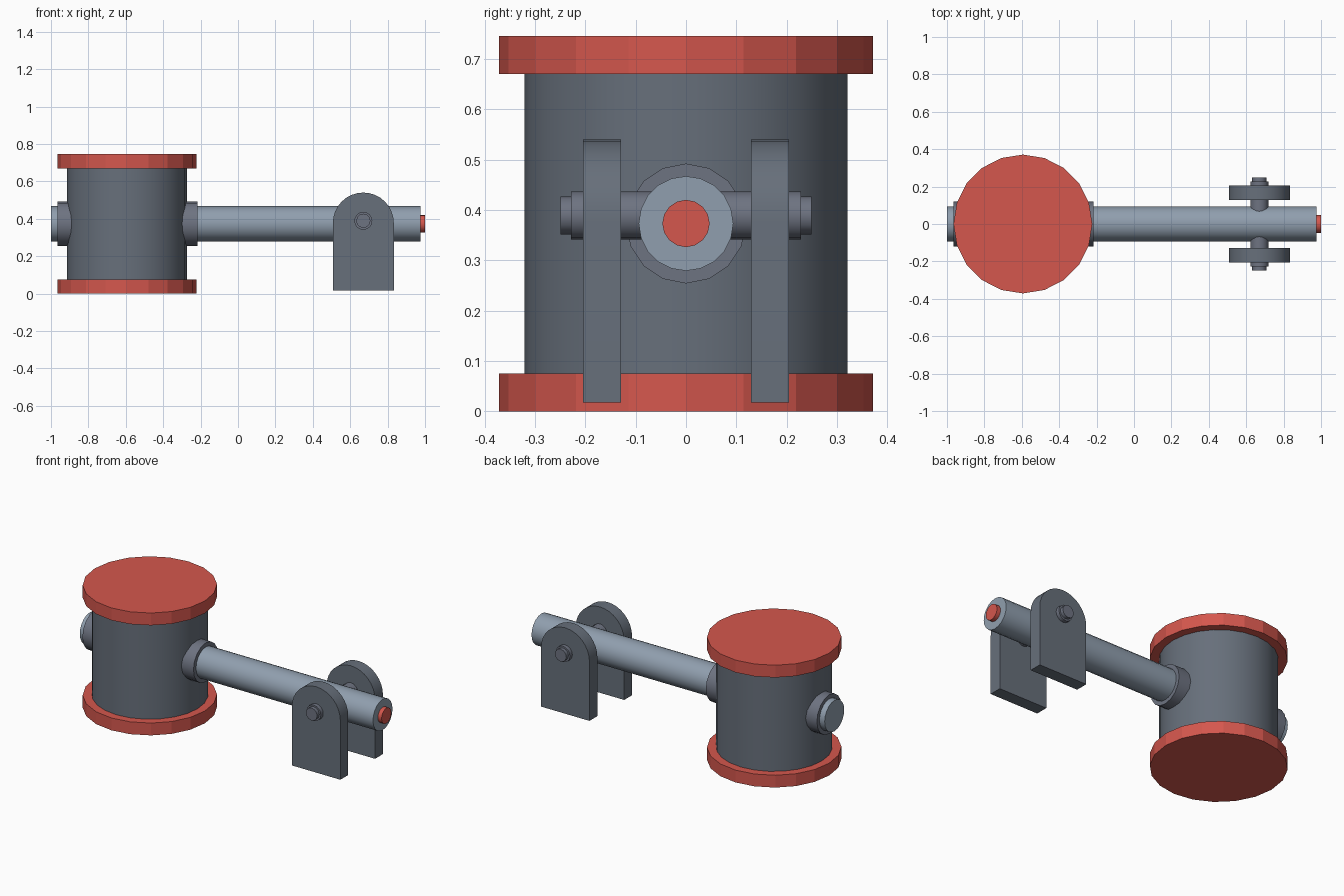
import bpy, bmesh, math
from mathutils import Matrix

if "Cube" in bpy.data.objects:
    bpy.data.objects.remove(bpy.data.objects["Cube"])


def mat(name, rgb):
    m = bpy.data.materials.new(name)
    m.diffuse_color = (*rgb, 1)
    m.use_nodes = True
    m.node_tree.nodes["Principled BSDF"].inputs["Base Color"].default_value = m.diffuse_color
    return m


RED = mat("red", (0.66, 0.095, 0.075))
DARK = mat("dark grey", (0.135, 0.16, 0.197))
STEEL = mat("light steel", (0.28, 0.345, 0.425))
IRON = mat("iron grey", (0.155, 0.172, 0.22))

AXIS_ROT = {
    "x": Matrix.Rotation(math.pi / 2, 4, "Y"),
    "y": Matrix.Rotation(-math.pi / 2, 4, "X"),
    "z": Matrix.Identity(4),
}


def finish(name, bm, material, smooth=True):
    bmesh.ops.recalc_face_normals(bm, faces=bm.faces)
    me = bpy.data.meshes.new(name)
    bm.to_mesh(me)
    bm.free()
    me.materials.append(material)
    ob = bpy.data.objects.new(name, me)
    bpy.context.collection.objects.link(ob)
    if smooth:
        bpy.ops.object.select_all(action="DESELECT")
        ob.select_set(True)
        bpy.context.view_layer.objects.active = ob
        bpy.ops.object.shade_smooth_by_angle(angle=math.radians(35))
    return ob


def cylinder(name, axis, center, radius, length, sides, material, smooth=True):
    bm = bmesh.new()
    bmesh.ops.create_cone(
        bm, cap_ends=True, segments=sides, radius1=radius, radius2=radius,
        depth=length, matrix=Matrix.Translation(center) @ AXIS_ROT[axis])
    return finish(name, bm, material, smooth)


def bracket(name, y0, y1):
    # Upright plate with a rounded top, extruded along y
    cx, cz, r, n = 0.67, 0.377, 0.163, 16
    pts = [(cx - r, 0.017), (cx + r, 0.017)]
    pts += [(cx + r * math.cos(math.pi * i / n), cz + r * math.sin(math.pi * i / n))
            for i in range(n + 1)]
    bm = bmesh.new()
    face = bm.faces.new([bm.verts.new((x, y0, z)) for x, z in pts])
    ext = bmesh.ops.extrude_face_region(bm, geom=[face])
    verts = [g for g in ext["geom"] if isinstance(g, bmesh.types.BMVert)]
    bmesh.ops.translate(bm, verts=verts, vec=(0, y1 - y0, 0))
    return finish(name, bm, DARK)


HX, HZ = -0.594, 0.373

# Hammer head with its two red striking faces
cylinder("head_body", "z", (HX, 0, HZ), 0.321, 0.61, 24, DARK)
cylinder("lower_striking_face", "z", (HX, 0, 0.0375), 0.371, 0.075, 20, RED, False)
cylinder("upper_striking_face", "z", (HX, 0, 0.7075), 0.371, 0.075, 20, RED, False)

# Handle, collar through the head, and end cap
cylinder("handle", "x", (-0.0125, 0, HZ), 0.094, 1.975, 20, STEEL)
cylinder("handle_collar", "x", (-0.591, 0, HZ), 0.119, 0.748, 16, IRON)
cylinder("handle_end_cap", "x", (0.98, 0, HZ), 0.047, 0.04, 16, RED)

# Pivot pin with narrower tips
cylinder("pivot_pin", "y", (0.67, 0, 0.389), 0.048, 0.456, 16, IRON)
cylinder("pivot_pin_tips", "y", (0.67, 0, 0.389), 0.038, 0.498, 12, IRON)

# Pair of pivot brackets
for side, s in (("left", 1), ("right", -1)):
    bracket(side + "_bracket", s * 0.129, s * 0.205)
